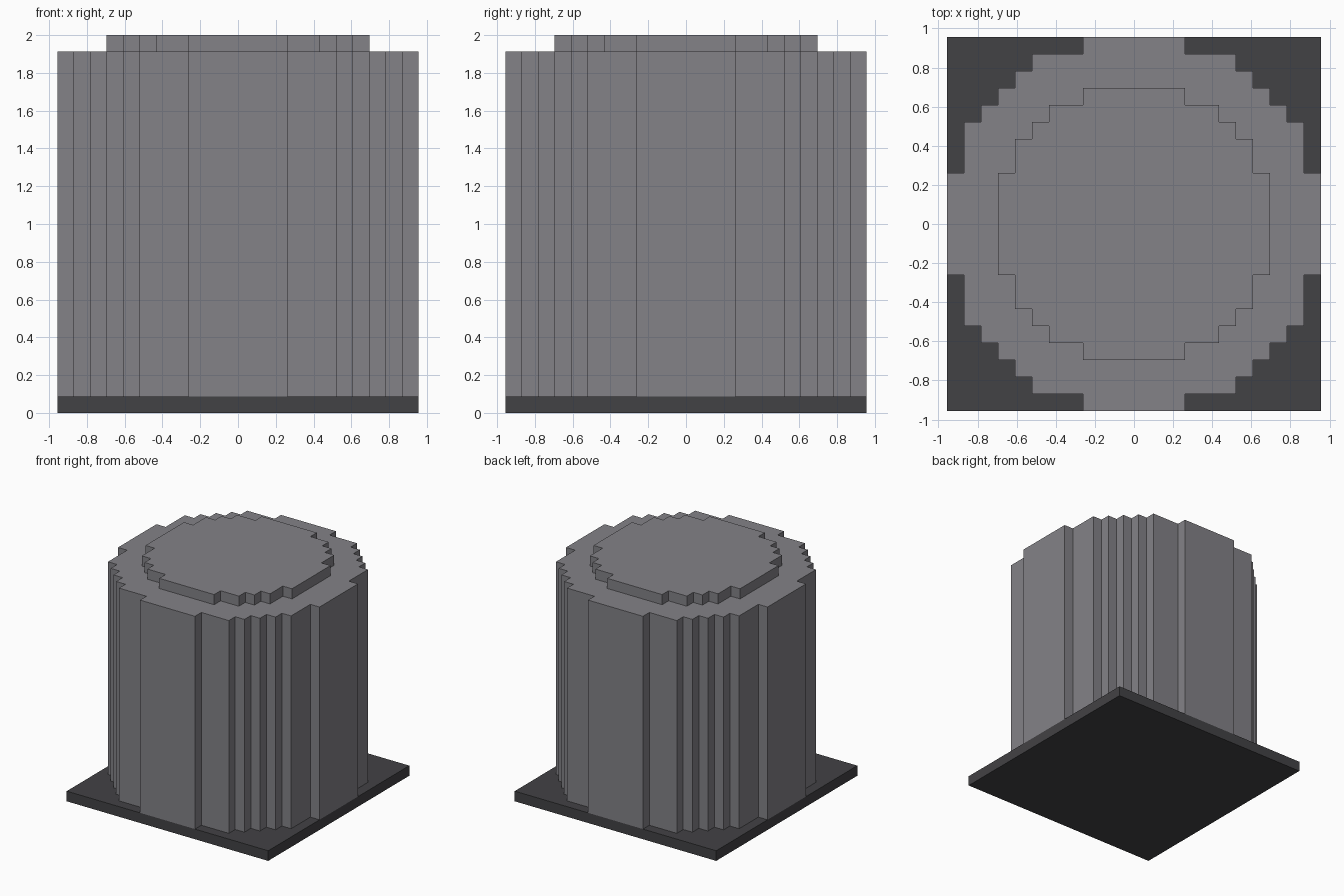
import bpy
import bmesh

if "Cube" in bpy.data.objects:
    bpy.data.objects.remove(bpy.data.objects["Cube"], do_unlink=True)

U = 2 / 23  # one grid step; the model is 22 x 22 x 23 steps


def make_material(name, color):
    mat = bpy.data.materials.new(name)
    mat.use_nodes = True
    mat.diffuse_color = color
    bsdf = mat.node_tree.nodes["Principled BSDF"]
    bsdf.inputs["Base Color"].default_value = color
    bsdf.inputs["Roughness"].default_value = 0.8
    return mat


def stepped_outline(quarter):
    """Turn one quarter of an outline four times about the centre."""
    points = []
    for _ in range(4):
        points += quarter
        quarter = [(-y, x) for x, y in quarter]
    return points


def make_prism(name, outline, bottom, top, mat):
    """Extrude a flat outline (in grid steps) between two heights."""
    bm = bmesh.new()
    face = bm.faces.new([bm.verts.new((x * U, y * U, bottom * U)) for x, y in outline])
    extruded = bmesh.ops.extrude_face_region(bm, geom=[face])["geom"]
    verts = [v for v in extruded if isinstance(v, bmesh.types.BMVert)]
    bmesh.ops.translate(bm, verts=verts, vec=(0, 0, (top - bottom) * U))
    bmesh.ops.recalc_face_normals(bm, faces=bm.faces)
    mesh = bpy.data.meshes.new(name)
    bm.to_mesh(mesh)
    bm.free()
    mesh.materials.append(mat)
    obj = bpy.data.objects.new(name, mesh)
    bpy.context.collection.objects.link(obj)
    return obj


grey = make_material("mid grey", (0.227, 0.223, 0.242, 1))
dark = make_material("dark grey", (0.055, 0.054, 0.059, 1))

# Square base slab
make_prism("base", stepped_outline([(11, 11)]), 0, 1, dark)

# Tall column with a stepped round outline
column = [(11, 3), (10, 3), (10, 6), (9, 6), (9, 7), (8, 7), (8, 8),
          (7, 8), (7, 9), (6, 9), (6, 10), (3, 10), (3, 11)]
column = [(11, -3)] + column[:-1]
make_prism("column", stepped_outline(column), 1, 22, grey)

# Thin smaller cap on top
cap = [(8, -3), (8, 3), (7, 3), (7, 5), (6, 5), (6, 6), (5, 6), (5, 7), (3, 7)]
make_prism("cap", stepped_outline(cap), 22, 23, grey)
